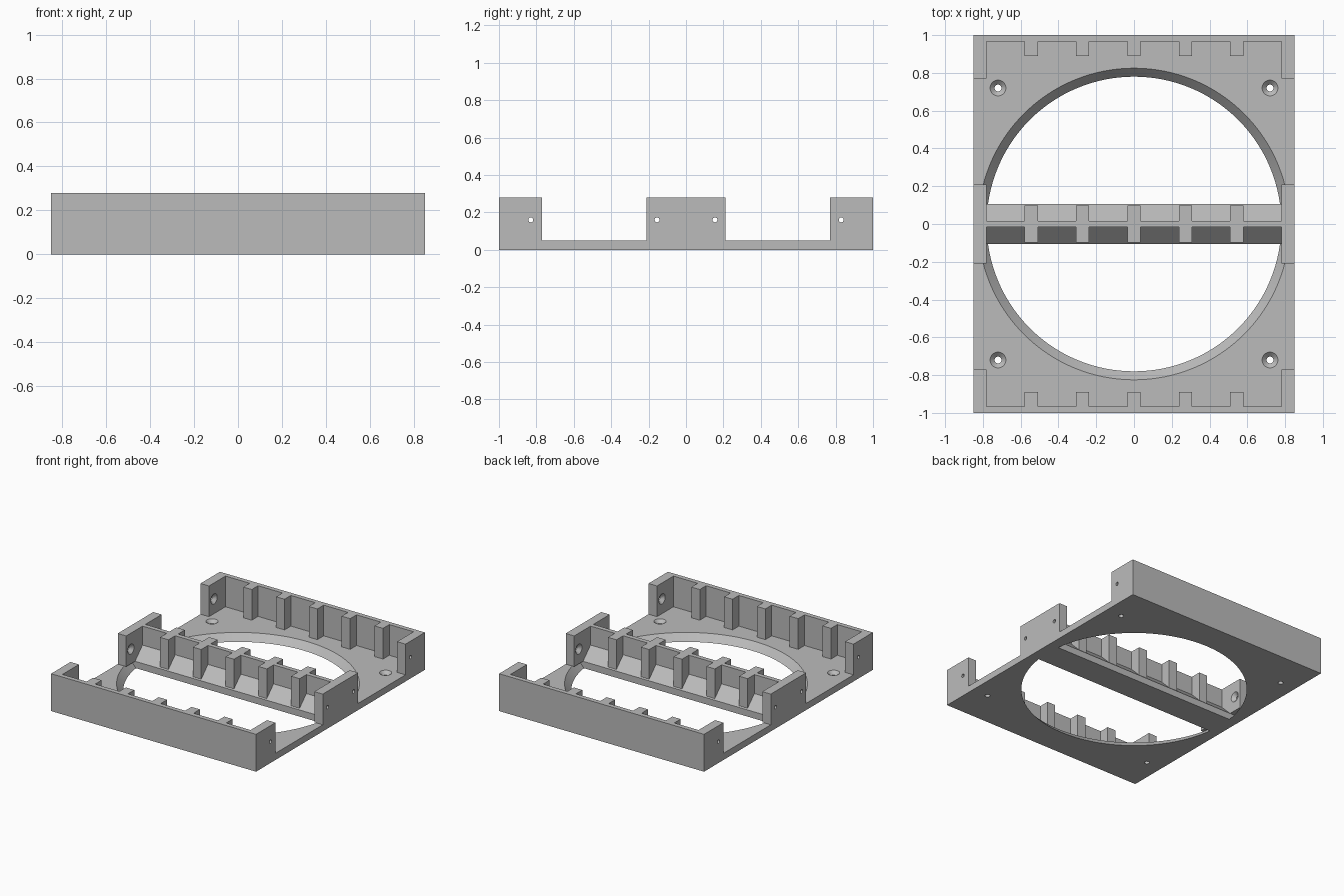
import bpy, bmesh, math
from mathutils import Matrix, Vector

if "Cube" in bpy.data.objects:
    bpy.data.objects.remove(bpy.data.objects["Cube"], do_unlink=True)

W, L, BASE, TOP = 0.85, 1.0, 0.05, 0.28    # half width, half length, plate top, wall top
INNER = 0.78                               # inner face of the side posts
BAR, WEB = 0.105, 0.017                    # half widths of the cross bar and its wall
TEETH = [i * 0.272 for i in range(-2, 3)]
HALF_TOOTH = 0.035

grey = bpy.data.materials.new("light grey")
grey.use_nodes = True
colour = (0.5, 0.5, 0.5, 1)
grey.diffuse_color = colour
grey.node_tree.nodes["Principled BSDF"].inputs["Base Color"].default_value = colour


def make(name, bm):
    bmesh.ops.recalc_face_normals(bm, faces=bm.faces)
    mesh = bpy.data.meshes.new(name)
    bm.to_mesh(mesh)
    bm.free()
    mesh.materials.append(grey)
    obj = bpy.data.objects.new(name, mesh)
    bpy.context.collection.objects.link(obj)
    return obj


def prism(bm, outline, offset):
    """Extrude a closed outline of 3D points along an offset."""
    face = bm.faces.new([bm.verts.new(p) for p in outline])
    new = bmesh.ops.extrude_face_region(bm, geom=[face], use_keep_orig=True)["geom"]
    verts = [v for v in new if isinstance(v, bmesh.types.BMVert)]
    bmesh.ops.translate(bm, verts=verts, vec=offset)


def box(bm, x0, x1, y0, y1, z0, z1):
    prism(bm, [(x0, y0, z0), (x1, y0, z0), (x1, y1, z0), (x0, y1, z0)], (0, 0, z1 - z0))


def loft(bm, rings, segments, matrix=Matrix()):
    """Closed round solid through (radius, height) rings."""
    loops = []
    for r, z in rings:
        angles = [2 * math.pi * i / segments for i in range(segments)]
        loops.append([bm.verts.new(matrix @ Vector((r * math.cos(a), r * math.sin(a), z)))
                      for a in angles])
    for low, high in zip(loops, loops[1:]):
        for i in range(segments):
            j = (i + 1) % segments
            bm.faces.new((low[i], low[j], high[j], high[i]))
    bm.faces.new(loops[0])
    bm.faces.new(loops[-1])


def screw_hole(bm, matrix, small, large, depth):
    """Countersunk hole whose head opens towards local +z."""
    extra = 0.01
    loft(bm, [(small, -depth - extra), (small, small - large), (large + extra, extra)],
         24, matrix)


def side_hole(bm, side, y):
    place = Matrix.Translation((side * INNER, y, 0.16))
    turn = Matrix.Rotation(-side * math.pi / 2, 4, "Y")
    screw_hole(bm, place @ turn, 0.013, 0.038, W - INNER)


def cut(obj, bm):
    """Subtract a solid from an object and keep the result."""
    cutter = make("cutter", bm)
    cutter.hide_render = True
    mod = obj.modifiers.new("holes", "BOOLEAN")
    mod.operation, mod.solver, mod.object = "DIFFERENCE", "EXACT", cutter
    graph = bpy.context.evaluated_depsgraph_get()
    mesh = bpy.data.meshes.new_from_object(obj.evaluated_get(graph))
    obj.modifiers.clear()
    obj.data = mesh
    bpy.data.objects.remove(cutter, do_unlink=True)


# Base plate with two bevelled half-round openings and corner screw holes
bm = bmesh.new()
box(bm, -W, W, -L, L, 0, BASE)
plate = make("base_plate", bm)
holes = bmesh.new()
for side in (1, -1):
    half = bmesh.new()
    loft(half, [(0.78 + 0.9 * z, z) for z in (-0.02, 0.07)], 128)
    bmesh.ops.bisect_plane(half, geom=half.verts[:] + half.edges[:] + half.faces[:],
                           plane_co=(0, side * BAR, 0), plane_no=(0, side, 0),
                           clear_inner=True)
    bmesh.ops.holes_fill(half, edges=[e for e in half.edges if e.is_boundary])
    bmesh.ops.recalc_face_normals(half, faces=half.faces)
    temp = bpy.data.meshes.new("half_opening")
    half.to_mesh(temp)
    half.free()
    holes.from_mesh(temp)
    bpy.data.meshes.remove(temp)
    for y in (0.72, -0.72):
        screw_hole(holes, Matrix.Translation((side * 0.72, y, BASE)), 0.018, 0.042, BASE)
cut(plate, holes)

# End rails: wall, teeth and corner posts in one outline
for name, side in (("back_rail", 1), ("front_rail", -1)):
    wall, tip, post = 0.965, 0.89, 0.77
    outline = [(W, L), (-W, L), (-W, post), (-INNER, post), (-INNER, wall)]
    for x in TEETH:
        a, b = x - HALF_TOOTH, x + HALF_TOOTH
        outline += [(a, wall), (a, tip), (b, tip), (b, wall)]
    outline += [(INNER, wall), (INNER, post), (W, post)]
    bm = bmesh.new()
    prism(bm, [(x, side * y, BASE) for x, y in outline], (0, 0, TOP - BASE))
    rail = make(name, bm)
    holes = bmesh.new()
    for end in (1, -1):
        side_hole(holes, end, side * 0.83)
    cut(rail, holes)

# Middle side posts
for name, side in (("left_post", 1), ("right_post", -1)):
    bm = bmesh.new()
    x0, x1 = sorted((side * INNER, side * W))
    box(bm, x0, x1, -0.21, 0.21, BASE, TOP)
    post = make(name, bm)
    holes = bmesh.new()
    for y in (0.155, -0.155):
        side_hole(holes, side, y)
    cut(post, holes)

# Cross bar with sloped foot and thin wall
bm = bmesh.new()
shoulder = BASE + BAR - WEB
half = [(BAR, BASE), (WEB, shoulder), (WEB, TOP)]
profile = half + [(-y, z) for y, z in reversed(half)]
prism(bm, [(-INNER, y, z) for y, z in profile], (2 * INNER, 0, 0))
make("cross_bar", bm)

# Teeth on both sides of the cross bar
bm = bmesh.new()
for x in TEETH:
    for y0, y1 in ((WEB, 0.097), (-0.097, -WEB)):
        box(bm, x - HALF_TOOTH, x + HALF_TOOTH, y0, y1, BASE, TOP)
make("cross_bar_teeth", bm)

# Smooth the round openings, keep the corners sharp
bpy.ops.object.select_all(action="DESELECT")
plate.select_set(True)
bpy.context.view_layer.objects.active = plate
bpy.ops.object.shade_smooth_by_angle(angle=math.radians(25))
